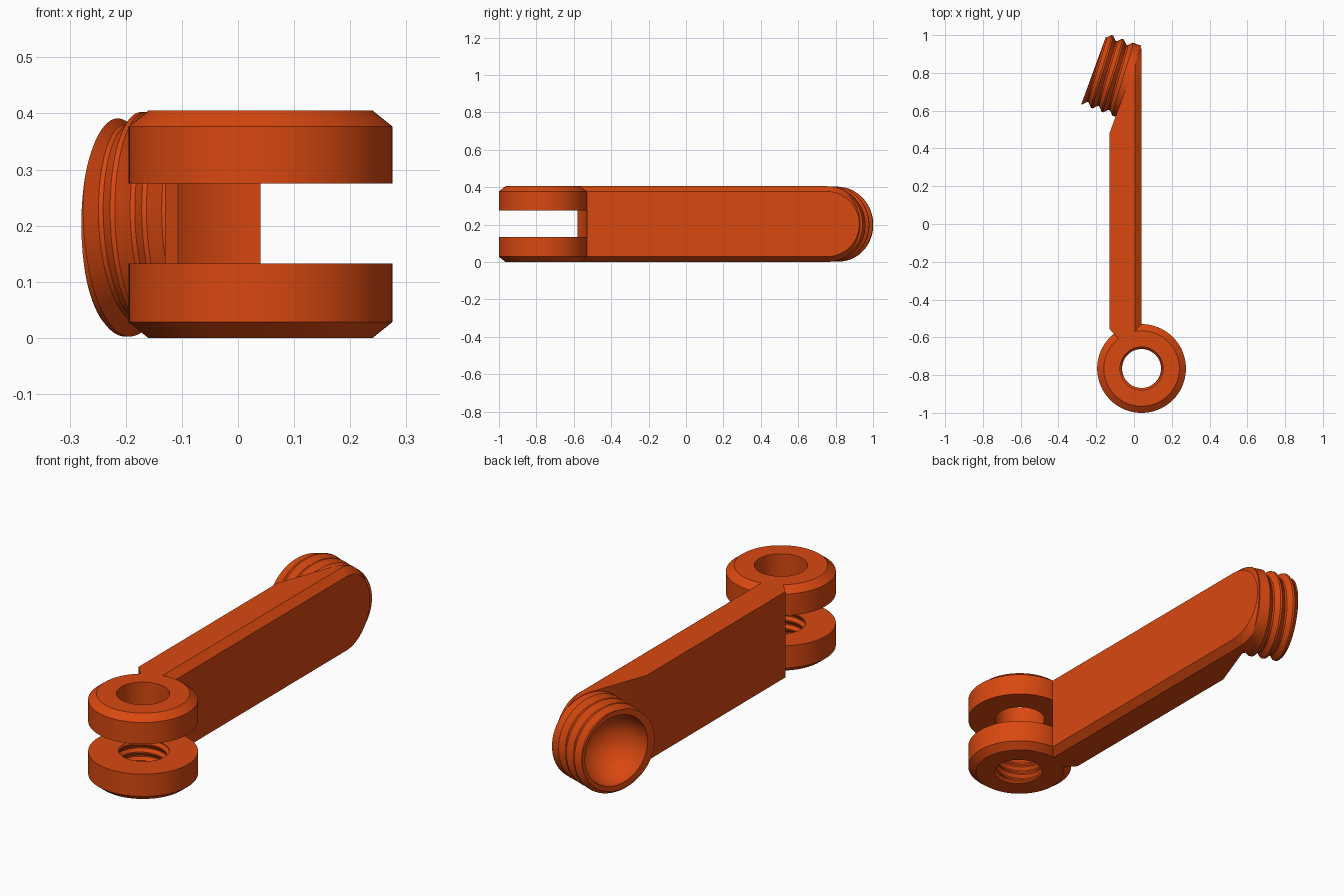
import bpy, bmesh, math
from mathutils import Vector

cube = bpy.data.objects.get("Cube")
if cube:
    bpy.data.objects.remove(cube, do_unlink=True)

# Single orange material
COLOUR = (0.694, 0.065, 0.005, 1)
orange = bpy.data.materials.new("orange")
orange.use_nodes = True
orange.diffuse_color = COLOUR
orange.node_tree.nodes["Principled BSDF"].inputs["Base Color"].default_value = COLOUR

HEIGHT = 0.405
MID = HEIGHT / 2
PIVOT = Vector((0.04, -0.765, 0))            # vertical hinge axis
TILT = math.radians(20)                      # slant of the threaded socket
AXIS = Vector((-math.cos(TILT), math.sin(TILT), 0))
ACROSS = Vector((math.sin(TILT), math.cos(TILT), 0))
SOCKET = ACROSS * 0.7 + Vector((0, 0, MID))  # a point on the socket axis
BASE, END = 0.286, 0.479                     # socket extent along its axis
SLOT = (0.133, 0.275)


def finish(name, bm):
    bmesh.ops.remove_doubles(bm, verts=bm.verts, dist=1e-5)
    bmesh.ops.recalc_face_normals(bm, faces=bm.faces)
    mesh = bpy.data.meshes.new(name)
    bm.to_mesh(mesh)
    bm.free()
    mesh.materials.append(orange)
    obj = bpy.data.objects.new(name, mesh)
    bpy.context.collection.objects.link(obj)
    return obj


def shade(obj):
    bpy.ops.object.select_all(action='DESELECT')
    obj.select_set(True)
    bpy.context.view_layer.objects.active = obj
    bpy.ops.object.shade_smooth_by_angle(angle=math.radians(30))


def sweep(name, column, place, steps=96, closed=True):
    """Turn a profile that may vary with angle about an axis."""
    bm = bmesh.new()
    cols = []
    for i in range(steps + 1):
        a = math.tau * i / steps
        cols.append([bm.verts.new(place(a, r, s)) for r, s in column(a)])
    n = len(cols[0])
    for c, d in zip(cols, cols[1:]):
        for j in range(n if closed else n - 1):
            k = (j + 1) % n
            bm.faces.new((c[j], d[j], d[k], c[k]))
    bmesh.ops.dissolve_degenerate(bm, edges=bm.edges, dist=1e-6)
    return finish(name, bm)


def upright(a, r, s):
    return PIVOT + Vector((r * math.cos(a), r * math.sin(a), s))


def slanted(a, r, s):
    return (SOCKET + AXIS * s - ACROSS * (r * math.cos(a))
            + Vector((0, 0, r * math.sin(a))))


def thread(a, start, stop, first, pitch, crest, depth, fade):
    """Helix-aligned rows of a trapezoid thread, as (radius, position)."""
    rows = []
    turn = a / math.tau
    for k in range(-2, int((stop - start) / pitch) + 3):
        for u in (0, 0.15, 0.5, 0.65):
            s = min(max(first + (k + u + turn) * pitch, start), stop)
            v = (s - first) / pitch - turn + 1e-7
            w = v - math.floor(v)
            cut = min(max((w - 0.15) / 0.35, 0), 1, max((1 - w) / 0.35, 0))
            ramp = min(max((math.floor(v) + turn) / 0.35 + 1, 0), 1) if fade else 1
            rows.append((crest - depth * cut * ramp, s))
    return rows


# Hinge rings: plain upper hole, threaded lower hole
RING, TOP, HOLE = 0.235, 0.2, 0.114
upper = [(HOLE, SLOT[1]), (RING, SLOT[1]), (RING, 0.377), (TOP, HEIGHT), (HOLE, HEIGHT)]
lower = [(TOP, 0), (RING, 0.028), (RING, SLOT[0])]
shade(sweep("upper_hinge_ring", lambda a: upper, upright))
shade(sweep("lower_hinge_ring", lambda a: lower + thread(
    a, 0, SLOT[0], 0, 0.04, HOLE, 0.011, False)[::-1], upright))


# Threaded socket with a hollow round cup
def socket_column(a):
    cup = 0.164
    rows = [(0, BASE)] + thread(a, BASE, END, 0.295, 0.06, 0.2, 0.022, True)
    for i in range(17):
        t = math.pi / 2 * i / 16
        rows.append((cup * math.cos(t), END - cup * math.sin(t)))
    return rows


shade(sweep("threaded_socket", socket_column, slanted, closed=False))


# Arm: rounded bar, bevelled on its outer side
def arm_loop(bm, x, inset):
    r = MID - inset
    pts = [(-0.66, MID - r)]
    for i in range(49):
        t = math.pi * (i / 48 - 0.5)
        pts.append((0.752 + r * math.cos(t), MID + r * math.sin(t)))
    pts.append((-0.66, MID + r))
    return [bm.verts.new((x, y, z)) for y, z in pts]


bm = bmesh.new()
loops = [arm_loop(bm, x, i) for x, i in ((-0.13, 0), (0.005, 0), (0.04, 0.028))]
for p, q in zip(loops, loops[1:]):
    for j in range(len(p)):
        k = (j + 1) % len(p)
        bm.faces.new((p[j], p[k], q[k], q[j]))
bm.faces.new(loops[0])
bm.faces.new(loops[-1])
bmesh.ops.recalc_face_normals(bm, faces=bm.faces)

# Slanted cuts at the socket and at the hinge corner
for point, normal in ((AXIS * BASE, AXIS),
                      (Vector((-0.13, -0.555, 0)), Vector((-0.045, -0.04, 0)))):
    cut = bmesh.ops.bisect_plane(bm, geom=bm.verts[:] + bm.edges[:] + bm.faces[:],
                                 plane_co=point, plane_no=normal, clear_outer=True)
    rim = [e for e in cut["geom_cut"] if isinstance(e, bmesh.types.BMEdge)]
    bmesh.ops.holes_fill(bm, edges=rim, sides=0)
arm = finish("arm", bm)

# Stepped round cutter makes the hinge slot clearance
spool = [(0, -0.1), (0.198, -0.1), (0.198, SLOT[0]), (RING, SLOT[0]),
         (RING, SLOT[1]), (0.198, SLOT[1]), (0.198, 0.5), (0, 0.5)]
cutter = sweep("slot_cutter", lambda a: spool, upright, closed=False)
cutter.hide_render = True
mod = arm.modifiers.new("slot", 'BOOLEAN')
mod.operation = 'DIFFERENCE'
mod.solver = 'EXACT'
mod.object = cutter
bpy.context.view_layer.objects.active = arm
bpy.ops.object.modifier_apply(modifier=mod.name)
bpy.data.objects.remove(cutter, do_unlink=True)
shade(arm)
